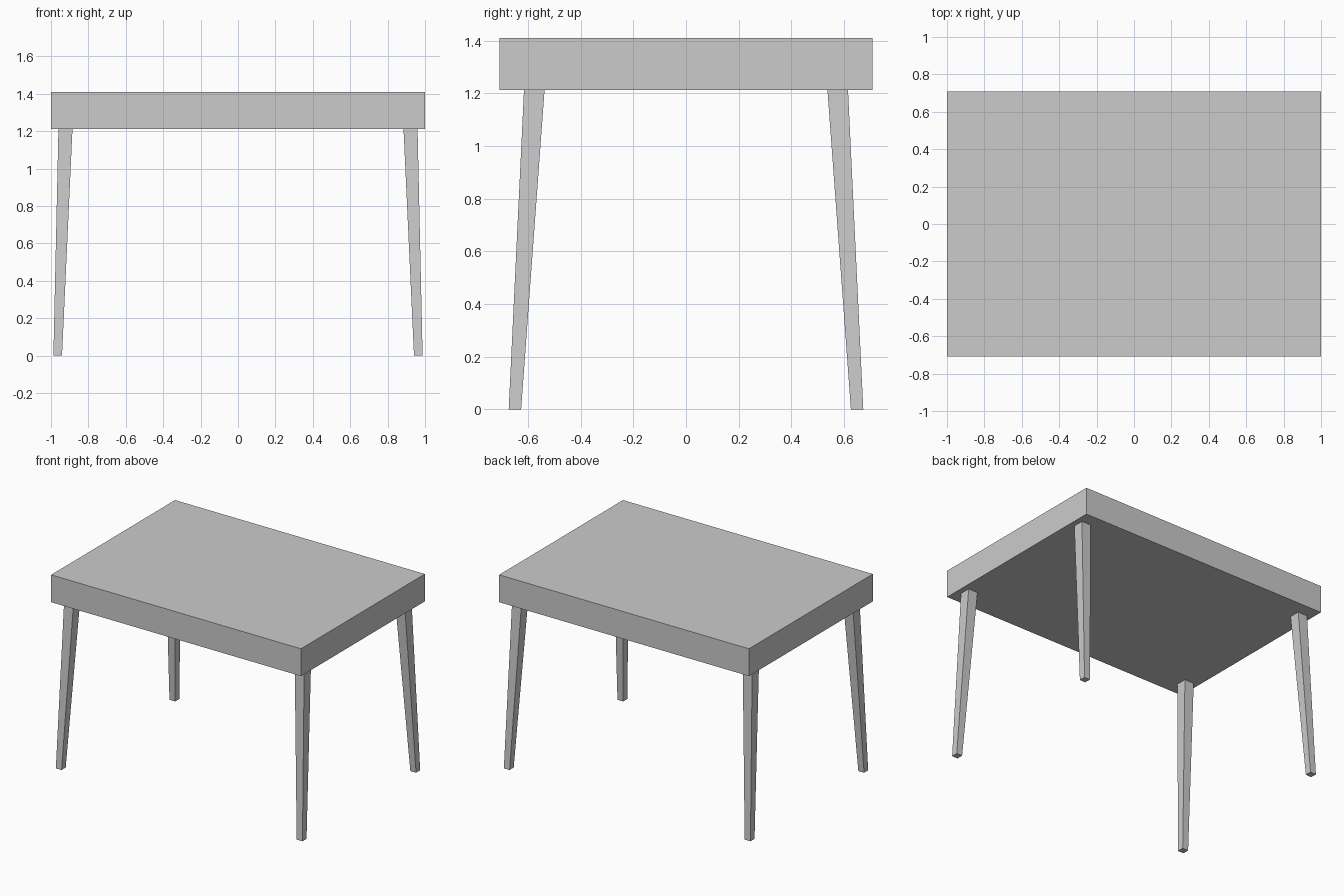
import bpy, bmesh

if "Cube" in bpy.data.objects:
    bpy.data.objects.remove(bpy.data.objects["Cube"])

def tapered_box(name, bottom, top):
    """Box lofted between two rectangles given as (x0, x1, y0, y1, z)."""
    bm = bmesh.new()
    rings = []
    for x0, x1, y0, y1, z in (bottom, top):
        rings.append([bm.verts.new((x, y, z))
                      for x, y in ((x0, y0), (x1, y0), (x1, y1), (x0, y1))])
    low, high = rings
    bm.faces.new(low[::-1])
    bm.faces.new(high)
    for i in range(4):
        j = (i + 1) % 4
        bm.faces.new((low[i], low[j], high[j], high[i]))
    bmesh.ops.recalc_face_normals(bm, faces=bm.faces[:])
    mesh = bpy.data.meshes.new(name)
    bm.to_mesh(mesh)
    bm.free()
    obj = bpy.data.objects.new(name, mesh)
    bpy.context.collection.objects.link(obj)
    return obj

def mirrored(x0, x1, sign):
    return sorted((x0 * sign, x1 * sign))

UNDERSIDE, TOP = 1.212, 1.41

# Thick slab top
tapered_box("tabletop", (-1, 1, -0.708, 0.708, UNDERSIDE),
            (-1, 1, -0.708, 0.708, TOP))

# Four splayed legs, narrowing to the feet
for sx, side in ((-1, "left"), (1, "right")):
    for sy, end in ((-1, "front"), (1, "back")):
        foot = (*mirrored(0.941, 0.987, sx), *mirrored(0.626, 0.673, sy), 0)
        head = (*mirrored(0.885, 0.96, sx), *mirrored(0.537, 0.615, sy), UNDERSIDE)
        tapered_box(f"{end}_{side}_leg", foot, head)
